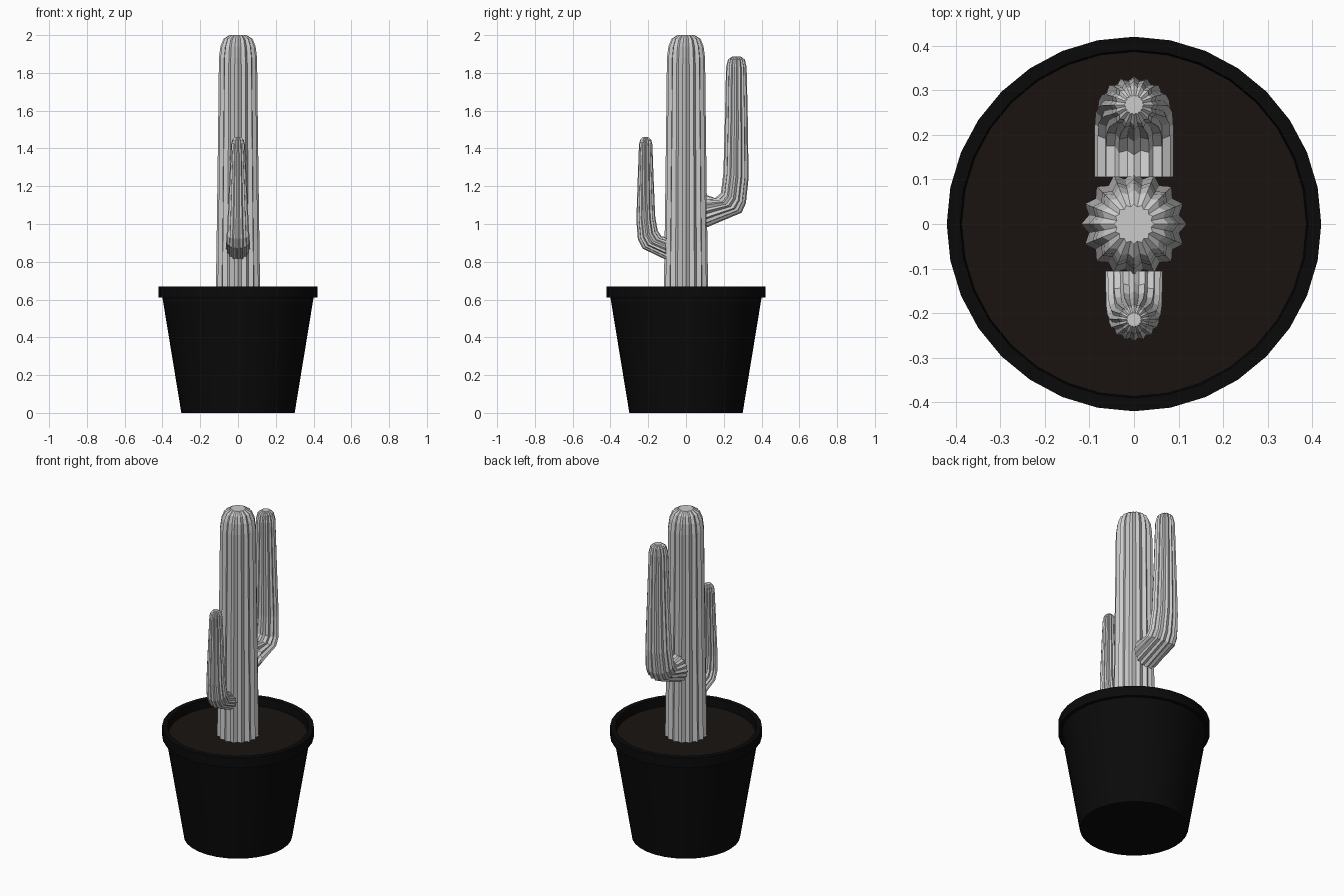
import bpy, math
from math import sin, cos, pi

if "Cube" in bpy.data.objects:
    bpy.data.objects.remove(bpy.data.objects["Cube"])


def make_object(name, verts, faces, color=None):
    mesh = bpy.data.meshes.new(name)
    mesh.from_pydata(verts, [], faces)
    ob = bpy.data.objects.new(name, mesh)
    bpy.context.collection.objects.link(ob)
    if color:
        mat = bpy.data.materials.new(name + "_colour")
        mat.diffuse_color = (*color, 1)
        mat.use_nodes = True
        mat.node_tree.nodes["Principled BSDF"].inputs["Base Color"].default_value = mat.diffuse_color
        mesh.materials.append(mat)
    return ob


def bridge(rows, n):
    return [(r * n + i, r * n + (i + 1) % n, (r + 1) * n + (i + 1) % n, (r + 1) * n + i)
            for r in range(rows - 1) for i in range(n)]


def lathe(name, profile, n, color, cap_start=False):
    verts = [(r * cos(2 * pi * i / n), r * sin(2 * pi * i / n), z)
             for r, z in profile for i in range(n)]
    faces = bridge(len(profile), n)
    if cap_start:
        faces.append(tuple(reversed(range(n))))
    return make_object(name, verts, faces, color)


def ribbed_stem(name, rings, ribs=16, groove=0.87):
    """Each ring: two opposite points in the y-z plane and the half width in x."""
    n = ribs * 2
    verts = []
    for (ya, za), (yb, zb), w in rings:
        cy, cz, hy, hz = (ya + yb) / 2, (za + zb) / 2, (yb - ya) / 2, (zb - za) / 2
        for i in range(n):
            a = 2 * pi * i / n
            k = 1 if i % 2 == 0 else groove
            verts.append((k * w * sin(a), cy + k * hy * cos(a), cz + k * hz * cos(a)))
    faces = bridge(len(rings), n)
    last = (len(rings) - 1) * n
    faces.append(tuple(range(last, last + n)))
    ob = make_object(name, verts, faces)
    # consistent outward normals
    import bmesh
    bm = bmesh.new()
    bm.from_mesh(ob.data)
    bmesh.ops.recalc_face_normals(bm, faces=bm.faces)
    bm.to_mesh(ob.data)
    bm.free()
    return ob


# Pot with overhanging rim and hollow top
pot = lathe("pot", [(0.30, 0), (0.40, 0.61), (0.42, 0.61), (0.42, 0.67),
                    (0.39, 0.67), (0.385, 0.60)], 32, (0.003, 0.003, 0.003), True)
bpy.context.view_layer.objects.active = pot
pot.select_set(True)
bpy.ops.object.shade_smooth_by_angle(angle=math.radians(30))

# Soil disc
soil = make_object("soil", [(0.388 * cos(2 * pi * i / 32), 0.388 * sin(2 * pi * i / 32), 0.62)
                            for i in range(32)], [tuple(range(32))], (0.010, 0.007, 0.005))

# Main trunk
trunk = [(0.118, 0.60), (0.112, 1.0), (0.106, 1.45), (0.101, 1.88),
         (0.093, 1.94), (0.077, 1.98), (0.045, 2.0)]
ribbed_stem("trunk", [((-r, z), (r, z), r) for r, z in trunk])

# Large arm at the back
ribbed_stem("back_arm", [
    ((0.105, 1.155), (0.105, 0.98), 0.089),
    ((0.155, 1.137), (0.295, 1.06), 0.088),
    ((0.185, 1.165), (0.317, 1.11), 0.086),
    ((0.198, 1.27), (0.331, 1.24), 0.078),
    ((0.205, 1.52), (0.328, 1.52), 0.066),
    ((0.212, 1.83), (0.321, 1.83), 0.055),
    ((0.222, 1.87), (0.312, 1.87), 0.045),
    ((0.245, 1.887), (0.290, 1.887), 0.022)])

# Small arm at the front
ribbed_stem("front_arm", [
    ((-0.105, 0.93), (-0.105, 0.81), 0.064),
    ((-0.130, 0.935), (-0.23, 0.87), 0.063),
    ((-0.150, 0.965), (-0.255, 0.92), 0.060),
    ((-0.163, 1.04), (-0.263, 1.02), 0.055),
    ((-0.171, 1.23), (-0.256, 1.23), 0.046),
    ((-0.178, 1.42), (-0.249, 1.42), 0.037),
    ((-0.184, 1.445), (-0.243, 1.445), 0.030),
    ((-0.198, 1.46), (-0.231, 1.46), 0.017)])
